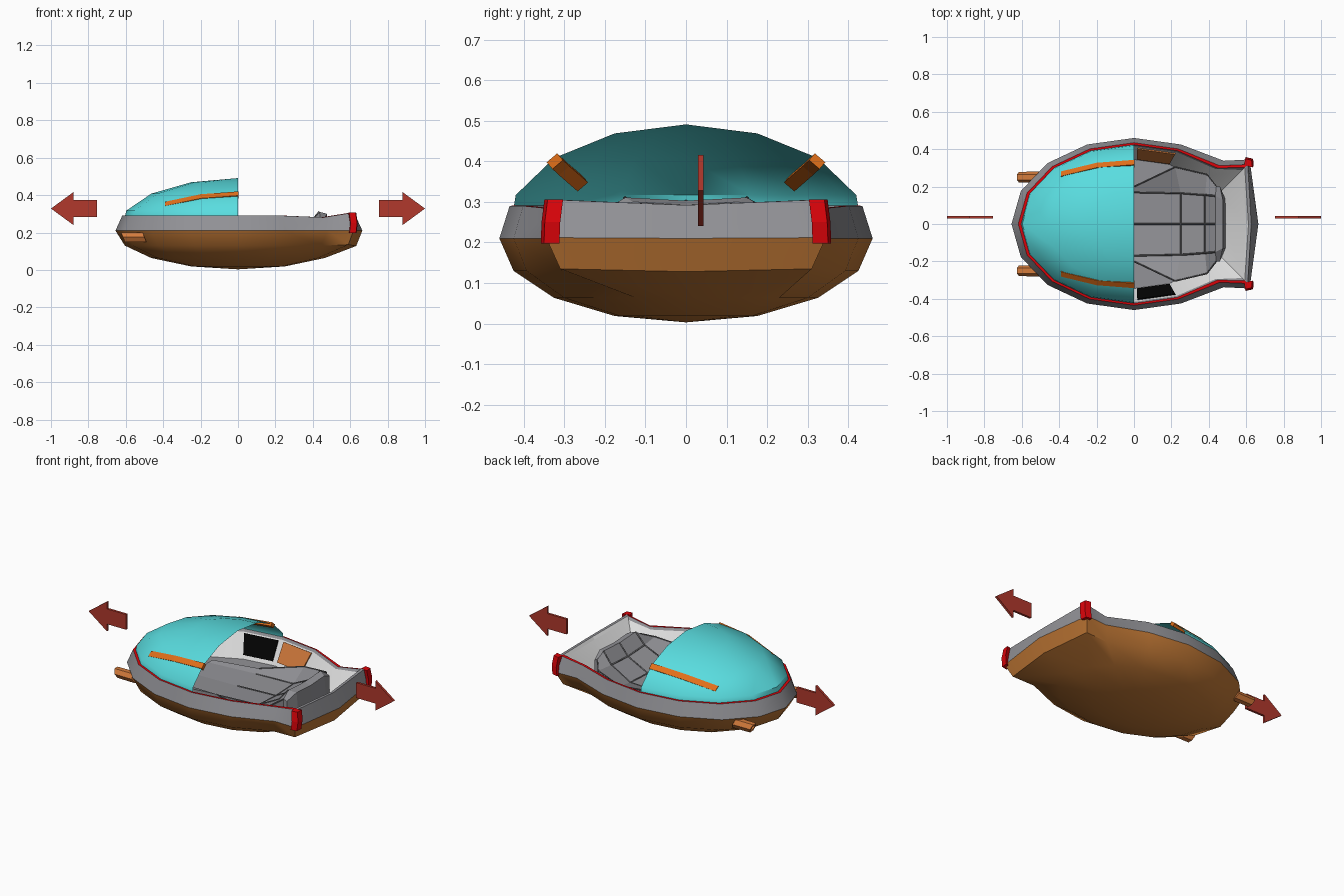
import bpy, bmesh, math
from mathutils import Vector as V

cube = bpy.data.objects.get("Cube")
if cube:
    bpy.data.objects.remove(cube)


def material(name, r, g, b):
    m = bpy.data.materials.new(name)
    m.use_nodes = True
    m.diffuse_color = (r, g, b, 1)
    m.node_tree.nodes["Principled BSDF"].inputs["Base Color"].default_value = (r, g, b, 1)
    return m


TEAL = material("teal", .1, .72, .74)
BROWN = material("copper_brown", .54, .19, .036)
TAN = material("copper", .66, .2, .045)
ORANGE = material("bright_orange", .76, .16, .01)
GREY = material("grey", .29, .29, .31)
DARK = material("dark_grey", .12, .12, .125)
LIGHT = material("light_grey", .74, .74, .74)
RED = material("red", .72, .001, .003)
BRICK = material("brick_red", .44, .04, .025)
BLACK = material("black", .001, .001, .001)


def loft(name, rows, mat, closed=True, caps=False, smooth=None, solid=0):
    """Skin rows of points; a row may be a single pole point."""
    bm = bmesh.new()
    rings = [[bm.verts.new(p) for p in row] for row in rows]
    for a, b in zip(rings, rings[1:]):
        n = max(len(a), len(b))
        for i in range(n if closed else n - 1):
            j = (i + 1) % n
            quad = [a[i], a[j]] if len(a) > 1 else [a[0]]
            quad += [b[j], b[i]] if len(b) > 1 else [b[0]]
            bm.faces.new(quad)
    if caps:
        bm.faces.new(rings[0])
        bm.faces.new(rings[-1])
    bmesh.ops.recalc_face_normals(bm, faces=bm.faces)
    me = bpy.data.meshes.new(name)
    bm.to_mesh(me)
    bm.free()
    me.materials.append(mat)
    if smooth:
        me.shade_smooth()
        me.set_sharp_from_angle(angle=math.radians(smooth))
    ob = bpy.data.objects.new(name, me)
    bpy.context.collection.objects.link(ob)
    if solid:
        mod = ob.modifiers.new("thickness", "SOLIDIFY")
        mod.thickness = solid
        mod.offset = 0
    return ob


def tube(name, points, radius, mat):
    cu = bpy.data.curves.new(name, "CURVE")
    cu.dimensions = "3D"
    cu.bevel_depth = radius
    cu.bevel_resolution = 0
    sp = cu.splines.new("POLY")
    sp.points.add(len(points) - 1)
    for p, co in zip(sp.points, points):
        p.co = (*co, 1)
    cu.materials.append(mat)
    ob = bpy.data.objects.new(name, cu)
    bpy.context.collection.objects.link(ob)


LENGTH, WIDTH, WAIST = .655, .46, .21
STEP = math.pi / 8


def ring(factor, z, rear={}):
    """Sixteen-sided oval; rear overrides columns 0, 1, 2 and their mirrors."""
    pts = []
    for k in range(16):
        p = V((LENGTH * factor * math.cos(k * STEP), WIDTH * factor * math.sin(k * STEP), z))
        m = min(k, 16 - k)
        if m in rear:
            x, y, rz = rear[m]
            p = V((x, y if k < 8 else -y, rz))
        pts.append(p)
    return pts


# Hull with a squared-off stern
waist = ring(1, WAIST, {0: (.665, 0, .21), 1: (.618, .345, .212), 2: (.48, .338, .21)})
hull = [waist, ring(.924, .13, {0: (.632, 0, .128), 1: (.59, .31, .135), 2: (.445, .305, .13)})]
hull += [ring(math.cos(i * STEP), WAIST - .207 * math.sin(i * STEP)) for i in (2, 3)]
hull.append([V((0, 0, .003))])
loft("hull", hull, BROWN, smooth=40)

# Side band, flat red rim strip, inner wall and floor
rim = ring(.945, .29, {0: (.627, 0, .292), 1: (.608, .318, .305), 2: (.458, .312, .281)})
lip = ring(.922, .291, {0: (.612, 0, .292), 1: (.592, .302, .305), 2: (.445, .3, .281)})
foot = ring(.75, .15, {1: (.46, .17, .15)})
ledge = [a.lerp(b, .1) for a, b in zip(lip, foot)]
loft("side_band", [waist, rim], GREY, smooth=40)
loft("rim_strip", [rim[1:], lip[1:]], RED, closed=False)
loft("stern_rim", [rim[-1:] + rim[:2], lip[-1:] + lip[:2]], GREY, closed=False)
loft("wall_edge", [lip[1:], ledge[1:]], GREY, closed=False)
loft("stern_wall_edge", [lip[-1:] + lip[:2], ledge[-1:] + ledge[:2]], LIGHT, closed=False)
loft("inner_wall", [ledge, foot], LIGHT, smooth=30)
loft("floor", [foot, [V((0, 0, .15))]], GREY)

# Red stern posts with a broad face towards the stern
for s, side in ((1, "left"), (-1, "right")):
    rows = []
    for x, y, z in ((.614, .336, .198), (.62, .334, .25), (.612, .327, .306)):
        rows.append([V((x + a, s * (y + b), z))
                     for a, b in ((-.022, -.012), (.02, -.024), (.017, .014), (-.018, .022))])
    loft("stern_post_" + side, rows, RED, caps=True)

# Half canopy, open towards the stern
dome = [ring(f, z)[4:13] for f, z in
        [(.922, .29), (.912, .317)] + [(math.cos(i * STEP), WAIST + .28 * math.sin(i * STEP)) for i in (2, 3)]]
loft("canopy", dome + [[V((0, 0, .491))]], TEAL, closed=False, smooth=40)

# Orange rails on the canopy
for s, side in ((1, "left"), (-1, "right")):
    rows = []
    for x, y, z in ((-.39, .262, .346), (-.2, .308, .386), (.002, .324, .401)):
        n = V((0, .65 * s, .76))
        t = V((0, .76 * s, -.65))
        c = V((x, y * s, z))
        rows.append([c + n * a + t * b for a, b in
                     ((-.012, -.017), (.01, -.017), (.01, .017), (-.012, .017))])
    loft("canopy_rail_" + side, rows, ORANGE, caps=True)

# Bow nozzles
for s, side in ((1, "left"), (-1, "right")):
    rows = [[V((x - .012 * math.sin(a), s * .25 + r * math.cos(a), .175 + r * math.sin(a)))
             for a in [math.tau * i / 6 for i in range(6)]]
            for x, r in ((-.5, .03), (-.615, .029), (-.615, .018), (-.58, .018))]
    loft("bow_nozzle_" + side, rows, TAN, caps=True)

# Wall panels beside the seats
for a, b, mat, name in ((4, 3, TAN, "hatch_left"), (4, 5, BLACK, "grille_left"),
                        (12, 13, BLACK, "grille_right"), (12, 11, TAN, "hatch_right")):
    rows = []
    for t in (.14, .86):
        edge = [lip[k].lerp(foot[k], t) for k in (a, b)]
        inward = V((0, -.007 if a == 4 else .007, .003))
        rows.append([edge[0].lerp(edge[1], u) + inward for u in (.08, .98)])
    loft(name, rows, mat, closed=False, solid=.007)

# Tub seat: stations of x, centre z, inner half width, wing y, wing x and wing z
stations = ((-.3, .165, .15, .19, -.3, .165), (.0, .17, .17, .2, .0, .19),
            (.25, .18, .165, .305, .22, .22), (.38, .245, .155, .265, .39, .25),
            (.435, .311, .15, .2, .44, .28), (.475, .3, .13, .2, .46, .27),
            (.49, .15, .13, .2, .46, .15))
seat = []
for x, z, w, wy, wx, wz in stations:
    half = [V((wx, wy, .15)), V((wx, wy, wz)), V((x, w, z))]
    seat.append(half + [V((x, 0, z - .008))] + [V((p.x, -p.y, p.z)) for p in reversed(half)])
loft("seat", seat, GREY, closed=False)

# Dark seams framing the seat cushions
for col in (1, 2, 3, 4, 5):
    tube("seat_seam", [r[col] for r in seat[1:5]], .004 if col in (1, 5) else .005, DARK)
for row in seat[2:4]:
    tube("seat_cross_seam", row[2:5], .005, DARK)

# Direction arrows fore and aft
for s, side in ((1, "stern"), (-1, "bow")):
    outline = ((.755, .045), (.88, .045), (.88, .088), (1, 0), (.88, -.088), (.88, -.045), (.755, -.045))
    rows = [[V((s * x, y, .328 + z)) for x, z in outline] for y in (.029, .043)]
    loft("arrow_" + side, rows, BRICK, caps=True)
